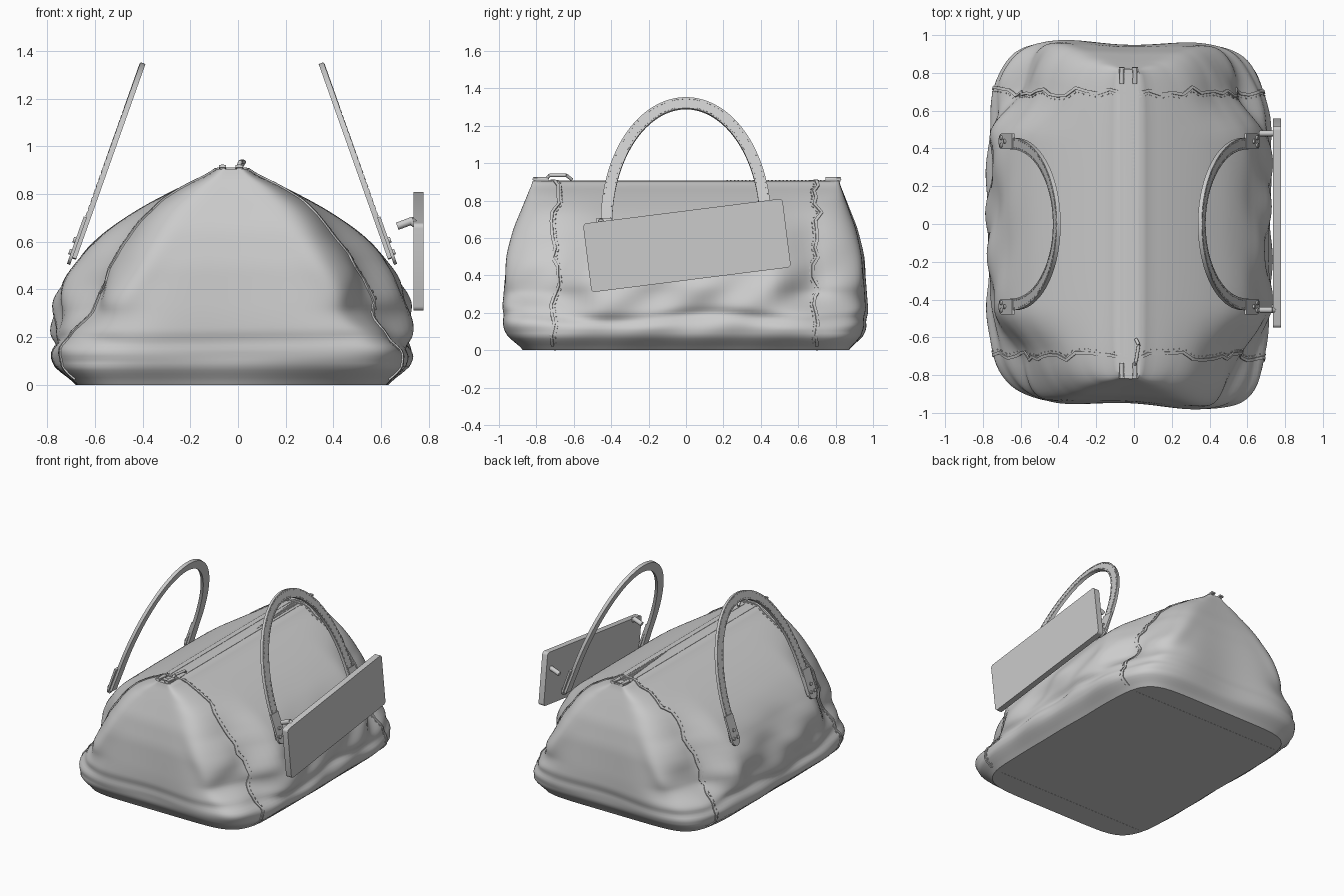
import bpy, bmesh, math, random
from mathutils import Vector, Matrix
from mathutils.bvhtree import BVHTree

random.seed(4)
if "Cube" in bpy.data.objects:
    bpy.data.objects.remove(bpy.data.objects["Cube"])

grey = bpy.data.materials.new("soft grey")
grey.use_nodes = True
grey.diffuse_color = (0.6, 0.6, 0.6, 1)
grey.node_tree.nodes["Principled BSDF"].inputs["Base Color"].default_value = (0.6, 0.6, 0.6, 1)


def finish(bm, name, smooth=True):
    bmesh.ops.recalc_face_normals(bm, faces=bm.faces)
    mesh = bpy.data.meshes.new(name)
    bm.to_mesh(mesh)
    bm.free()
    mesh.materials.append(grey)
    ob = bpy.data.objects.new(name, mesh)
    bpy.context.collection.objects.link(ob)
    if smooth:
        bpy.ops.object.select_all(action="DESELECT")
        ob.select_set(True)
        bpy.context.view_layer.objects.active = ob
        bpy.ops.object.shade_smooth_by_angle(angle=math.radians(40))


def lerp(table, z):
    for (z0, v0), (z1, v1) in zip(table, table[1:]):
        if z <= z1:
            return v0 + (v1 - v0) * max(0, z - z0) / (z1 - z0)
    return table[-1][1]


def soft(table, z):
    return sum(lerp(table, z + d) for d in (-0.025, 0, 0.025)) / 3


def bump(v, centre, width):
    return math.exp(-((v - centre) / width) ** 2)


def ramp(v, start, stop):
    t = max(0, min(1, (v - start) / (stop - start)))
    return t * t * (3 - 2 * t)


# Bag body: rounded rectangles stacked from the base to the zip
CX, TOP = -0.025, 0.905
half_x = [(0, .64), (.05, .72), (.1, .755), (.2, .745), (.36, .73), (.46, .685),
          (.57, .61), (.65, .525), (.74, .39), (.82, .24), (.87, .13), (TOP, .05)]
half_y = [(0, .86), (.05, .93), (.1, .97), (.2, .985), (.3, .98), (.5, .96),
          (.65, .925), (.8, .865), (TOP, .82)]
squareness = [(0, 7), (.1, 5), (.3, 5), (.6, 5), (.8, 5), (TOP, 7)]


def body_point(ang, z):
    a, b, n = soft(half_x, z), soft(half_y, z), lerp(squareness, z)
    c, s = math.cos(ang), math.sin(ang)
    r = (abs(c) ** n + abs(s) ** n) ** (-1 / n)
    x, y = a * r * c, b * r * s
    # The ends are narrower than the middle, above the base
    x *= 1 - .19 * ramp(abs(y), .44, .72) * ramp(z, .14, .32) * (1 - ramp(z, .6, .85))
    # Side wrinkles, a fold above the base and hollow end panels
    side, end = ramp(abs(c), .35, .68), ramp(abs(s), .5, .8)
    fold = .014 * math.sin(9 * y + 14 * z + 2 * c) + .01 * math.sin(17 * y - 21 * z + c)
    crease = .02 * bump(z, .175 + .02 * math.sin(6 * y + x), .03)
    x += math.copysign(1, x) * side * (fold * bump(z, .3, .2) - crease)
    hollow = .045 * bump(x, 0, .3) * min(1, z / .12) * (1 - z)
    ridge = .025 * bump(abs(x), .71 - .64 * z, .08) * bump(z, .4, .25)
    y += math.copysign(1, y) * end * (ridge - hollow - crease * .4)
    skew = .045 if y < 0 else .02
    return Vector((CX + x, y - skew * end * x * min(1, z / .1), z))


bm = bmesh.new()
SIDES, LAYERS = 200, 60
rings = [[bm.verts.new(body_point(2 * math.pi * i / SIDES, TOP * j / LAYERS))
          for i in range(SIDES)] for j in range(LAYERS + 1)]
for low, high in zip(rings, rings[1:]):
    for i in range(SIDES):
        k = (i + 1) % SIDES
        bm.faces.new((low[i], low[k], high[k], high[i]))
bm.faces.new(rings[0])
bm.faces.new(rings[-1])
bmesh.ops.recalc_face_normals(bm, faces=bm.faces)
surface = BVHTree.FromBMesh(bm)
finish(bm, "bag_body")


def add_box(bm, centre, size, rot=Matrix.Identity(3)):
    m = Matrix.Translation(centre) @ rot.to_4x4() @ Matrix.Diagonal((*size, 1))
    bmesh.ops.create_cube(bm, size=1, matrix=m)


def add_rod(bm, p, q, radius, sides=12):
    p, q = Vector(p), Vector(q)
    m = Matrix.Translation((p + q) / 2) @ (q - p).to_track_quat("Z", "Y").to_matrix().to_4x4()
    bmesh.ops.create_cone(bm, cap_ends=True, segments=sides, radius1=radius,
                          radius2=radius, depth=(q - p).length, matrix=m)


def frame(along, normal):
    along, normal = along.normalized(), normal.normalized()
    return Matrix((along, normal.cross(along), normal)).transposed()


def ribbon(bm, path, normals, width, thick):
    """Sweep a flat strip along a path."""
    loops = []
    for i, p in enumerate(path):
        tan = path[min(i + 1, len(path) - 1)] - path[max(i - 1, 0)]
        n = normals[i].normalized()
        s = n.cross(tan).normalized() * width / 2
        t = n * thick / 2
        loops.append([bm.verts.new(v) for v in (p + s + t, p - s + t, p - s - t, p + s - t)])
    for a, b in zip(loops, loops[1:]):
        for i in range(4):
            k = (i + 1) % 4
            bm.faces.new((a[i], a[k], b[k], b[i]))
    bm.faces.new(loops[0])
    bm.faces.new(loops[-1])


def dashes(bm, path, normals, offset, step):
    """Small stitches beside a path."""
    for i in range(1, len(path) - 1, step):
        tan, n = path[i + 1] - path[i - 1], normals[i].normalized()
        side = n.cross(tan).normalized() * offset
        add_box(bm, path[i] + side, (.014, .006, .008), frame(tan, n))


# Wandering seams near both ends
for end, name in ((-1, "front_seam"), (1, "back_seam")):
    bm = bmesh.new()
    path, normals, shift = [], [], [random.uniform(-.025, .025) for _ in range(40)]
    for i in range(157):
        f = i / 4
        k = int(f)
        wander = shift[k] + (shift[min(k + 1, 39)] - shift[k]) * (f - k)
        ang = math.radians(-4 + 188 * i / 156)
        hit, normal, _, _ = surface.ray_cast(
            Vector((CX, end * .7 + wander, .07)), Vector((math.cos(ang), 0, math.sin(ang))))
        if hit:
            path.append(hit)
            normals.append(normal)
    ribbon(bm, path, normals, .016, .014)
    dashes(bm, path, normals, end * .02, 2)
    finish(bm, name, False)

# Shallow seams across the underside
bm = bmesh.new()
for y in (-.7, .7):
    add_box(bm, (CX, y, .002), (1.2, .012, .006))
finish(bm, "base_seams", False)

# Zip: flush tape, tapering teeth, end tabs and puller
bm = bmesh.new()
for x in (-.065, .015):
    add_box(bm, (x, 0, .904), (.02, 1.62, .006))
finish(bm, "zip_tape", False)
bm = bmesh.new()
for i in range(30):
    w = .006 + .0018 * i
    add_box(bm, (.005 - w / 2, .22 + .02 * i, .905), (w, .009, .008))
finish(bm, "zip_teeth", False)
bm = bmesh.new()
for y in (-.775, .785):
    for x in (-.065, .005):
        add_box(bm, (x, y, .91), (.03, .09, .012),
                Matrix.Rotation(math.copysign(.15, y), 3, "X"))
        add_rod(bm, (x, y - .04, .913), (x, y + .04, .913), .012)
    add_box(bm, (CX, y, .907), (.1, .03, .01))
finish(bm, "zip_end_tabs")
bm = bmesh.new()
pull = [(.0, -.75, .91), (.01, -.73, .935), (.025, -.64, .935), (.01, -.61, .912)]
for p, q in zip(pull, pull[1:]):
    add_rod(bm, p, q, .009)
finish(bm, "zip_puller")

# Leaning handles with riveted tabs
LEAN = .355
for side, name in ((-1, "left"), (1, "right")):
    def place(y, z):
        return Vector((CX + side * (.675 - (z - .5) * LEAN), y, z))
    out = Vector((side, 0, LEAN)).normalized()
    arc = [place(.425 * math.cos(math.pi * i / 64), .68 + .64 * math.sin(math.pi * i / 64))
           for i in range(65)]
    path = [place(.435, .53)] + arc + [place(-.435, .53)]
    normals = [out] * len(path)
    bm = bmesh.new()
    ribbon(bm, path, normals, .062, .022)
    finish(bm, name + "_side_handle")
    bm = bmesh.new()
    for offset in (-.022, .022):
        dashes(bm, [p + out * .009 for p in path], normals, offset, 1)
    finish(bm, name + "_side_handle_stitches", False)
    bm = bmesh.new()
    for y in (-.437, .437):
        tab = [place(y, z) + out * .012 for z in (.54, .7)]
        ribbon(bm, tab, [out] * 2, .082, .014)
        add_rod(bm, tab[0] - out * .007, tab[0] + out * .007, .041, 24)
        for dy, z in ((-.02, .55), (.02, .55), (0, .6)):
            p = place(y + dy, z) + out * .012
            add_rod(bm, p, p + out * .016, .012)
    finish(bm, name + "_side_handle_tabs")

# Tilted hanging plate with rounded corners
bm = bmesh.new()
add_box(bm, (0, 0, 0), (.042, 1.075, .37))
corners = [e for e in bm.edges if abs(e.verts[0].co.x - e.verts[1].co.x) > .01]
bmesh.ops.bevel(bm, geom=corners, offset=.02, segments=4, profile=.5, affect="EDGES")
bm.transform(Matrix.Translation((.758, .005, .56)) @ Matrix.Rotation(math.radians(7.2), 4, "X"))
finish(bm, "side_plate")

# Bent pegs holding the plate
bm = bmesh.new()
for y in (-.455, .48):
    add_rod(bm, (.668, y, .665), (.735, y, .69), .016)
    add_rod(bm, (.725, y, .687), (.765, y, .66 if y < 0 else .69), .016)
finish(bm, "plate_pegs")
